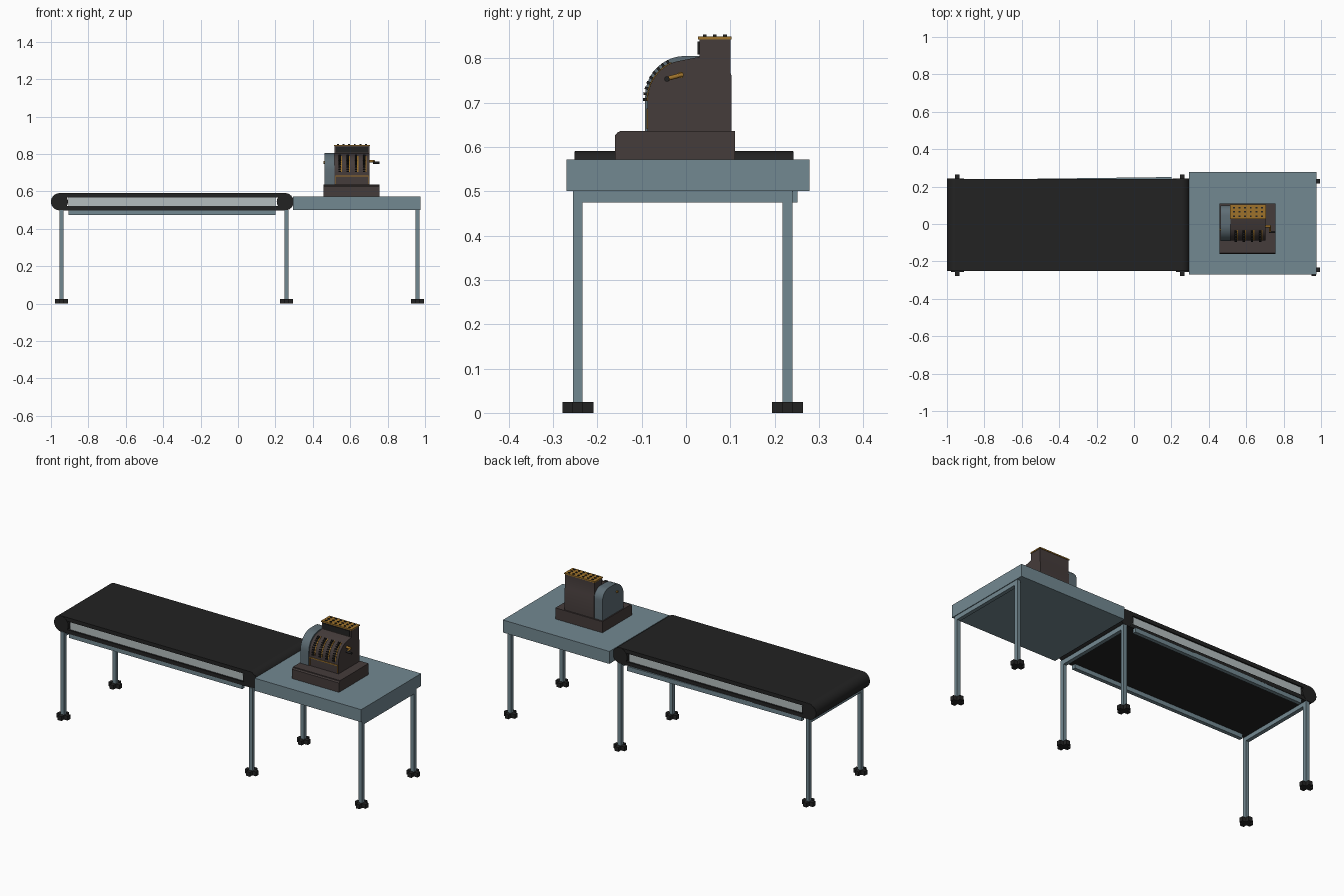
import bpy, bmesh, math
from mathutils import Vector

if "Cube" in bpy.data.objects:
    bpy.data.objects.remove(bpy.data.objects["Cube"])


def material(name, srgb):
    m = bpy.data.materials.new(name)
    lin = [((c + 0.055) / 1.055) ** 2.4 if c > 0.04 else c / 12.92 for c in srgb]
    m.diffuse_color = (*lin, 1)
    m.use_nodes = True
    m.node_tree.nodes["Principled BSDF"].inputs["Base Color"].default_value = m.diffuse_color
    return m


STEEL = material("blue grey steel", (0.45, 0.535, 0.57))
BLACK = material("black rubber", (0.135, 0.135, 0.135))
PANEL = material("pale grey", (0.71, 0.745, 0.75))
BROWN = material("dark brown", (0.27, 0.235, 0.23))
CASE = material("slate casing", (0.37, 0.43, 0.46))
GOLD = material("brass", (0.62, 0.45, 0.17))


def finish(name, bm, mat, smooth=False):
    bmesh.ops.recalc_face_normals(bm, faces=bm.faces)
    me = bpy.data.meshes.new(name)
    bm.to_mesh(me)
    bm.free()
    me.materials.append(mat)
    ob = bpy.data.objects.new(name, me)
    bpy.context.collection.objects.link(ob)
    if smooth:
        bpy.ops.object.select_all(action='DESELECT')
        ob.select_set(True)
        bpy.context.view_layer.objects.active = ob
        bpy.ops.object.shade_smooth_by_angle(angle=math.radians(35))
    return ob


def add_box(bm, x0, x1, y0, y1, z0, z1):
    vs = bmesh.ops.create_cube(bm, size=1)['verts']
    for v in vs:
        v.co = Vector(((x0 + x1) / 2 + v.co.x * (x1 - x0),
                       (y0 + y1) / 2 + v.co.y * (y1 - y0),
                       (z0 + z1) / 2 + v.co.z * (z1 - z0)))
    return vs


def box(name, mat, *b):
    bm = bmesh.new()
    add_box(bm, *b)
    return finish(name, bm, mat)


def rod(name, mat, a, b, r, n=16):
    a, b = Vector(a), Vector(b)
    bm = bmesh.new()
    bmesh.ops.create_cone(bm, cap_ends=True, segments=n, radius1=r, radius2=r, depth=(b - a).length)
    q = (b - a).to_track_quat('Z', 'Y')
    for v in bm.verts:
        v.co = q @ v.co + (a + b) / 2
    return finish(name, bm, mat, True)


def side_profile(name, mat, pts, x0, x1, smooth=True):
    """Extrude a closed (y, z) outline along x."""
    bm = bmesh.new()
    f = bm.faces.new([bm.verts.new((x0, y, z)) for y, z in pts])
    new = bmesh.ops.extrude_face_region(bm, geom=[f])['geom']
    bmesh.ops.translate(bm, vec=(x1 - x0, 0, 0), verts=[v for v in new if isinstance(v, bmesh.types.BMVert)])
    return finish(name, bm, mat, smooth)


def arc(cy, cz, r, a0, a1, n):
    return [(cy + r * math.cos(math.radians(a0 + (a1 - a0) * i / n)),
             cz + r * math.sin(math.radians(a0 + (a1 - a0) * i / n))) for i in range(n + 1)]


# Conveyor belt: hollow loop around two end rollers
XL, XR, ZC, YF, YB = -0.954, 0.252, 0.545, -0.25, 0.241


def loop_outline(r):
    return arc(XL, ZC, r, 270, 90, 16) + arc(XR, ZC, r, 90, -90, 16)


bm = bmesh.new()
rings = [[bm.verts.new((x, y, z)) for x, z in loop_outline(r)]
         for r, y in ((0.046, YF), (0.046, YB), (0.024, YB), (0.024, YF))]
n = len(rings[0])
for k in range(4):
    a, b = rings[k], rings[(k + 1) % 4]
    for i in range(n):
        bm.faces.new((a[i], a[(i + 1) % n], b[(i + 1) % n], b[i]))
finish("conveyor_belt", bm, BLACK, True)
for name, x in (("left_roller", XL), ("right_roller", XR)):
    rod(name, BLACK, (x, YF - 0.001, ZC), (x, YB + 0.001, ZC), 0.045, 32)

# Pale inner panel and lower side rails
box("belt_side_panel", PANEL, -0.905, 0.2, YF + 0.008, YB - 0.008, 0.522, 0.57)
box("front_rail", STEEL, -0.905, 0.2, -0.247, -0.225, 0.475, 0.501)
bm = bmesh.new()
for v in add_box(bm, -0.905, 0.2, 0.215, 0.237, 0.475, 0.501):
    if v.co.x > 0:
        v.co.y += 0.014
finish("back_rail", bm, STEEL)

# Leg frames: two legs, a crossbar, and plus-shaped feet
H = 0.011
for side, x in (("left", -0.944), ("middle", 0.259), ("right", 0.96)):
    box(side + "_crossbar", STEEL, x - H, x + H, -0.24, 0.225, 0.475, 0.501)
    for end, y in (("front", -0.244), ("back", 0.229)):
        box(f"{side}_{end}_leg", STEEL, x - H, x + H, y - H, y + H, 0.02, 0.502)
        bm = bmesh.new()
        add_box(bm, x - 0.035, x + 0.035, y - 0.012, y + 0.012, 0, 0.025)
        add_box(bm, x - 0.012, x + 0.012, y - 0.035, y + 0.035, 0, 0.025)
        finish(f"{side}_{end}_foot", bm, BLACK)

# Checkout table
box("table_top", STEEL, 0.295, 0.975, -0.269, 0.278, 0.5, 0.572)

# Register base with drawer front
box("register_base", BROWN, 0.457, 0.757, -0.15, 0.11, 0.572, 0.636)
side_profile("drawer_front", BROWN, [(-0.15, 0.572), (-0.16, 0.572), (-0.16, 0.626), (-0.154, 0.633),
                                     (-0.15, 0.633)], 0.457, 0.757, False)

# Register body: curved front with raised header
CY, CZ, R = 0.005, 0.705, 0.092
X0, X1 = 0.516, 0.703
side_profile("register_body", BROWN,
             [(0.103, 0.634), (-0.087, 0.634)] + arc(CY, CZ, R, 180, 110, 14) +
             [(0.03, 0.803), (0.03, 0.843), (0.10, 0.843), (0.10, 0.768), (0.103, 0.76)], X0, X1)
box("header_window", BLACK, X0 + 0.008, X1 - 0.008, 0.026, 0.031, 0.808, 0.838)
box("header_trim", GOLD, X0 - 0.004, X1 + 0.003, 0.027, 0.103, 0.842, 0.849)
bm = bmesh.new()
for i in range(6):
    x = X0 + 0.018 + i * 0.03
    for y in (0.042, 0.065, 0.088):
        add_box(bm, x - 0.005, x + 0.005, y - 0.004, y + 0.004, 0.848, 0.853)
finish("header_studs", bm, BLACK)

# Front brass strip below the keys
box("front_trim", GOLD, X0 + 0.004, X1 - 0.004, -0.0895, -0.086, 0.68, 0.686)
for name, x in (("left_front_trim", X0 + 0.004), ("right_front_trim", X1 - 0.008)):
    box(name, GOLD, x, x + 0.004, -0.0895, -0.086, 0.64, 0.686)

# Key columns: curved brass strips with rows of black keys
for c in range(4):
    x = 0.543 + c * 0.044
    side_profile(f"key_strip_{c + 1}", GOLD,
                 arc(CY, CZ, R + 0.002, 181, 114, 14) + arc(CY, CZ, R - 0.004, 114, 181, 14), x + 0.006, x + 0.012)
    bm = bmesh.new()
    for k in range(9):
        a = math.radians(179 - k * 7.6)
        d = Vector((0, math.cos(a), math.sin(a)))
        t = Vector((0, -d.z, d.y))
        o = Vector((x, CY, CZ)) + d * (R + 0.003)
        for v in bmesh.ops.create_cube(bm, size=1)['verts']:
            p = v.co.copy()
            v.co = o + Vector((p.x * 0.013, 0, 0)) + d * (p.y * 0.014) + t * (p.z * 0.006)
    finish(f"keys_{c + 1}", bm, BLACK)

# Rounded casing on the left of the register
side_profile("left_casing", CASE,
             [(0.10, 0.634), (-0.092, 0.634), (-0.092, 0.68)] + arc(-0.002, 0.715, 0.09, 180, 90, 10) +
             arc(0.045, 0.75, 0.055, 90, 0, 8), 0.463, X0)
rod("casing_knob", GOLD, (0.457, -0.03, 0.755), (0.465, -0.03, 0.755), 0.007)

# Crank handle on the right
rod("crank_shaft", GOLD, (0.70, -0.012, 0.762), (0.73, -0.012, 0.762), 0.007)
rod("crank_arm", GOLD, (0.727, -0.008, 0.763), (0.727, -0.045, 0.753), 0.005)
rod("crank_grip", BLACK, (0.722, -0.043, 0.753), (0.757, -0.043, 0.753), 0.006)
